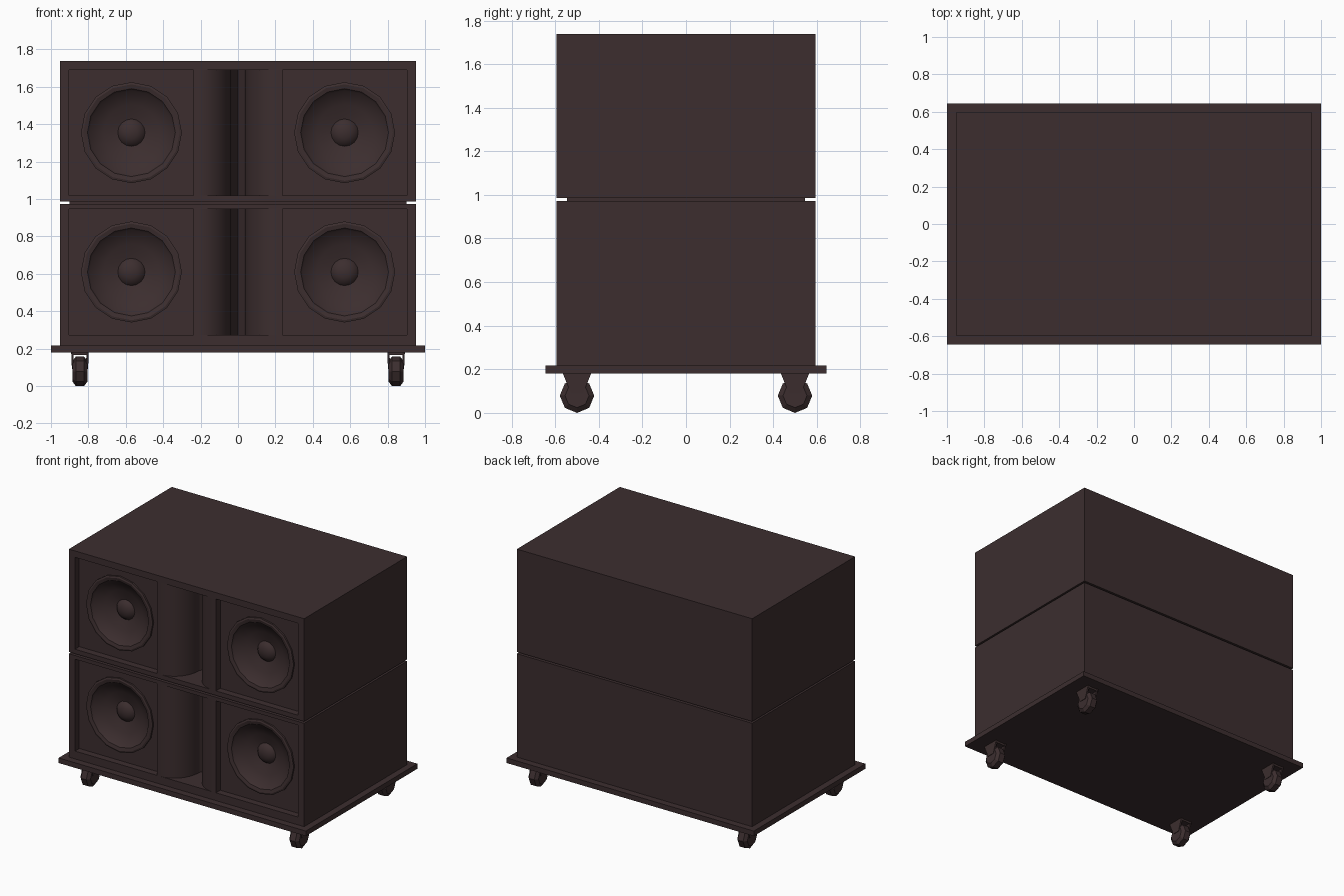
import bpy, bmesh, math
from mathutils import Vector

if "Cube" in bpy.data.objects:
    bpy.data.objects.remove(bpy.data.objects["Cube"])

mat = bpy.data.materials.new("dark brown")
mat.diffuse_color = (0.045, 0.027, 0.028, 1)
mat.use_nodes = True
mat.node_tree.nodes["Principled BSDF"].inputs["Base Color"].default_value = mat.diffuse_color

FRONT = -0.595


def finish(name, bm, smooth=None):
    bmesh.ops.recalc_face_normals(bm, faces=bm.faces)
    me = bpy.data.meshes.new(name)
    bm.to_mesh(me)
    bm.free()
    me.materials.append(mat)
    ob = bpy.data.objects.new(name, me)
    bpy.context.collection.objects.link(ob)
    if smooth:
        shade(ob, smooth)
    return ob


def shade(ob, angle):
    bpy.ops.object.select_all(action='DESELECT')
    ob.select_set(True)
    bpy.context.view_layer.objects.active = ob
    bpy.ops.object.shade_smooth_by_angle(angle=math.radians(angle))


def box(name, x0, x1, y0, y1, z0, z1):
    return prism(name, [(x0, y0), (x1, y0), (x1, y1), (x0, y1)], z0, z1)


def prism(name, pts, z0, z1):
    bm = bmesh.new()
    f = bm.faces.new([bm.verts.new((x, y, z0)) for x, y in pts])
    ext = bmesh.ops.extrude_face_region(bm, geom=[f])
    vs = [v for v in ext['geom'] if isinstance(v, bmesh.types.BMVert)]
    bmesh.ops.translate(bm, vec=(0, 0, z1 - z0), verts=vs)
    return finish(name, bm)


def lathe(name, profile, n, axis, loc, smooth=None):
    """Spin (radius, along) points around the x or y axis."""
    bm = bmesh.new()
    rings = []
    for r, t in profile:
        ring = []
        for i in range(n if r > 0 else 1):
            a = 2 * math.pi * i / n
            u, w = r * math.cos(a), r * math.sin(a)
            p = (t, u, w) if axis == 'x' else (u, t, w)
            ring.append(bm.verts.new(Vector(p) + Vector(loc)))
        rings.append(ring)
    for a, b in zip(rings, rings[1:]):
        for i in range(n):
            j = (i + 1) % n
            if len(a) == 1:
                bm.faces.new((a[0], b[i], b[j]))
            elif len(b) == 1:
                bm.faces.new((a[i], a[j], b[0]))
            else:
                bm.faces.new((a[i], a[j], b[j], b[i]))
    return finish(name, bm, smooth)


def cut(ob, cutters):
    for c in cutters:
        m = ob.modifiers.new("cut", 'BOOLEAN')
        m.operation, m.solver, m.object = 'DIFFERENCE', 'EXACT', c
        bpy.context.view_layer.objects.active = ob
        bpy.ops.object.modifier_apply(modifier=m.name)
        bpy.data.objects.remove(c)


# Flared horn outline: quarter ellipses narrowing to a throat
half = [(0.035 + 0.175 * (1 - math.sin(a)), FRONT + 0.2 * (1 - math.cos(a)))
        for a in [math.pi / 2 * i / 10 for i in range(11)]]
horn = ([(0.21, FRONT - 0.05)] + half + [(0, FRONT + 0.26)]
        + [(-x, y) for x, y in reversed(half)] + [(-0.21, FRONT - 0.05)])


def speaker_cabinet(label, z0, z1, zc):
    body = box(label + "_cabinet", -0.952, 0.952, FRONT, 0.595, z0, z1)
    lo, hi = zc - 0.336, zc + 0.336
    cutters = [prism("horn_cutter", horn, lo, hi)]
    for s in (-1, 1):
        a, b = sorted((s * 0.238, s * 0.903))
        cutters.append(box("recess_cutter", a, b, FRONT - 0.05, FRONT + 0.05, lo, hi))
        cutters.append(lathe("driver_cutter", [(0, 0), (0.245, 0), (0.245, 0.15), (0, 0.15)],
                             16, 'y', (s * 0.57, FRONT + 0.02, zc)))
    cut(body, cutters)
    shade(body, 25)
    # Driver: rim, cone and dust cap
    y = FRONT + 0.05
    for s, side in ((-1, "left"), (1, "right")):
        lathe(f"{label}_{side}_driver",
              [(0.27, y + 0.005), (0.27, y - 0.012), (0.258, y - 0.016), (0.235, y - 0.01),
               (0.225, y + 0.004), (0.15, y + 0.04), (0.073, y + 0.062),
               (0.06, y + 0.045), (0.033, y + 0.033), (0, y + 0.028)],
              16, 'y', (s * 0.57, 0, zc), 30)


speaker_cabinet("lower", 0.217, 0.973, 0.61)
speaker_cabinet("upper", 0.986, 1.738, 1.355)
box("cabinet_spacer", -0.9, 0.9, -0.545, 0.545, 0.96, 1.0)

# Dolly board
box("dolly_board", -1, 1, -0.645, 0.645, 0.18, 0.217)

# Casters: octagonal wheel in a tapered fork
for sx in (-1, 1):
    for sy in (-1, 1):
        cx, cy = sx * 0.845, sy * 0.5
        lathe("caster_wheel", [(0, -0.04), (0.055, -0.04), (0.079, -0.022), (0.079, 0.022),
                               (0.055, 0.04), (0, 0.04)], 8, 'x', (cx, cy, 0.079))
        for side in (-1, 1):
            bm = bmesh.new()
            pts = [(-0.065, 0.181), (0.065, 0.181), (0.028, 0.09), (-0.028, 0.09)]
            f = bm.faces.new([bm.verts.new((cx + side * (0.047 if z > 0.1 else 0.043), cy + y, z))
                              for y, z in pts])
            ext = bmesh.ops.extrude_face_region(bm, geom=[f])
            bmesh.ops.translate(bm, vec=(-side * 0.012, 0, 0), verts=[
                v for v in ext['geom'] if isinstance(v, bmesh.types.BMVert)])
            finish("caster_fork", bm)
        box("caster_plate", cx - 0.045, cx + 0.045, cy - 0.06, cy + 0.06, 0.165, 0.181)
